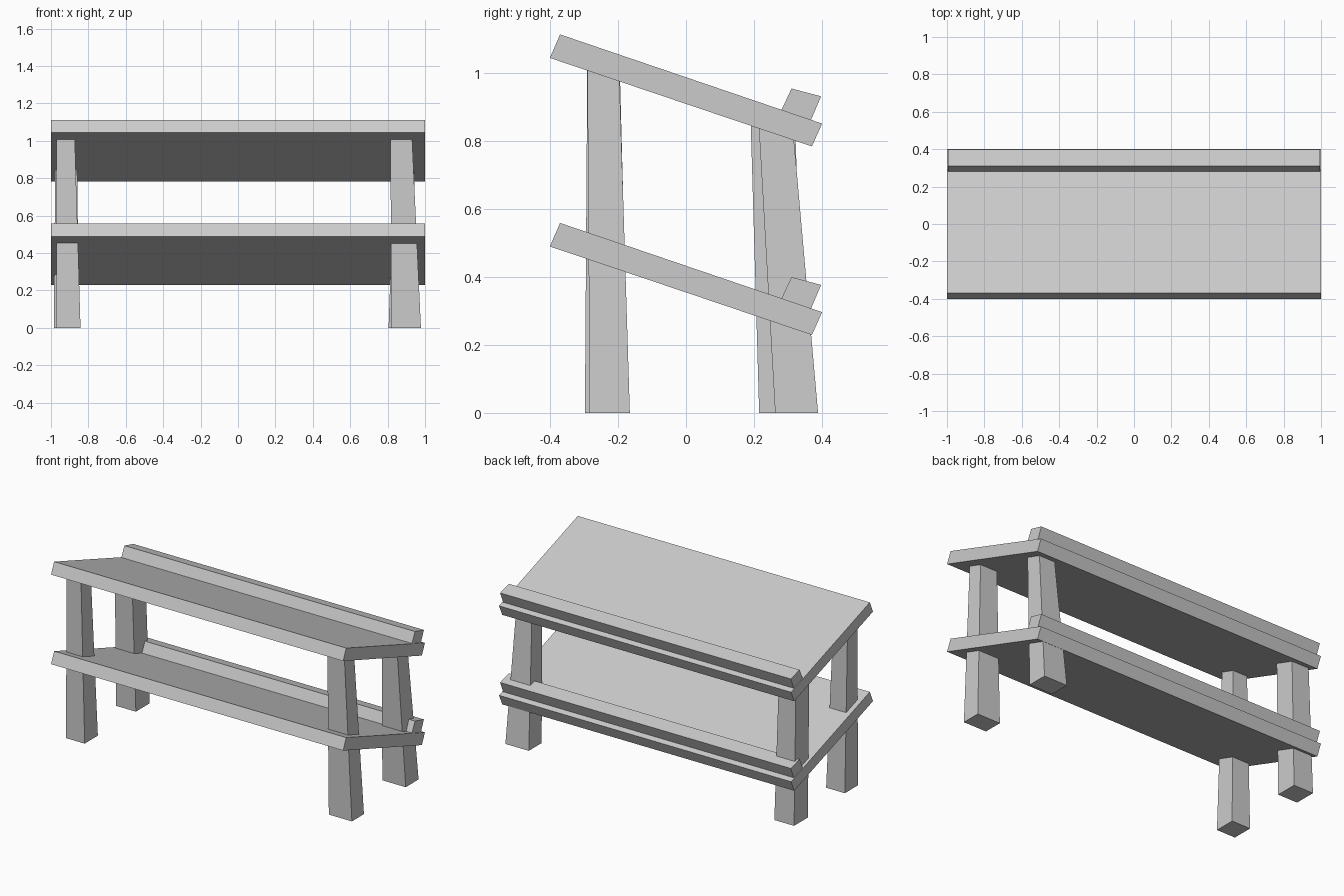
import bpy

if "Cube" in bpy.data.objects:
    bpy.data.objects.remove(bpy.data.objects["Cube"])

def mesh_object(name, verts, faces):
    me = bpy.data.meshes.new(name)
    me.from_pydata(verts, [], faces)
    me.update()
    ob = bpy.data.objects.new(name, me)
    bpy.context.collection.objects.link(ob)
    return ob

def prism(name, low, high):
    """Closed solid between two matching four-point loops."""
    n = len(low)
    sides = [(i, (i + 1) % n, n + (i + 1) % n, n + i) for i in range(n)]
    caps = [tuple(reversed(range(n))), tuple(range(n, 2 * n))]
    return mesh_object(name, low + high, sides + caps)

def plank(name, profile, half, dz):
    """Side profile in (y, z), extruded along x."""
    return prism(name, [(-half, y, z + dz) for y, z in profile],
                 [(half, y, z + dz) for y, z in profile])

def leg(name, bottom, top, height):
    """Tapered leg; each end is (x0, x1, y0, y1)."""
    def ring(r, z):
        x0, x1, y0, y1 = r
        return [(x0, y0, z), (x1, y0, z), (x1, y1, z), (x0, y1, z)]
    return prism(name, ring(bottom, 0), ring(top, height))

# Sloping shelves with a raised lip along the back edge
shelf = [(-0.40, 1.043), (0.37, 0.783), (0.40, 0.85), (-0.37, 1.112)]
lip = [(0.28, 0.889), (0.367, 0.86), (0.397, 0.93), (0.31, 0.953)]
for level, dz in (("upper", 0), ("lower", -0.554)):
    plank(level + "_shelf", shelf, 1.0, dz)
    plank(level + "_lip", lip, 0.995, dz)

# Four uneven tapered legs, their tops buried in the upper shelf
leg("front_left_leg", (-0.97, -0.842, -0.297, -0.168),
    (-0.97, -0.873, -0.29, -0.195), 1.03)
leg("front_right_leg", (0.82, 0.978, -0.283, -0.165),
    (0.815, 0.93, -0.29, -0.197), 1.03)
leg("back_left_leg", (-0.985, -0.85, 0.215, 0.35),
    (-0.977, -0.86, 0.19, 0.32), 0.86)
leg("back_right_leg", (0.805, 0.965, 0.262, 0.388),
    (0.835, 0.94, 0.213, 0.312), 0.86)
